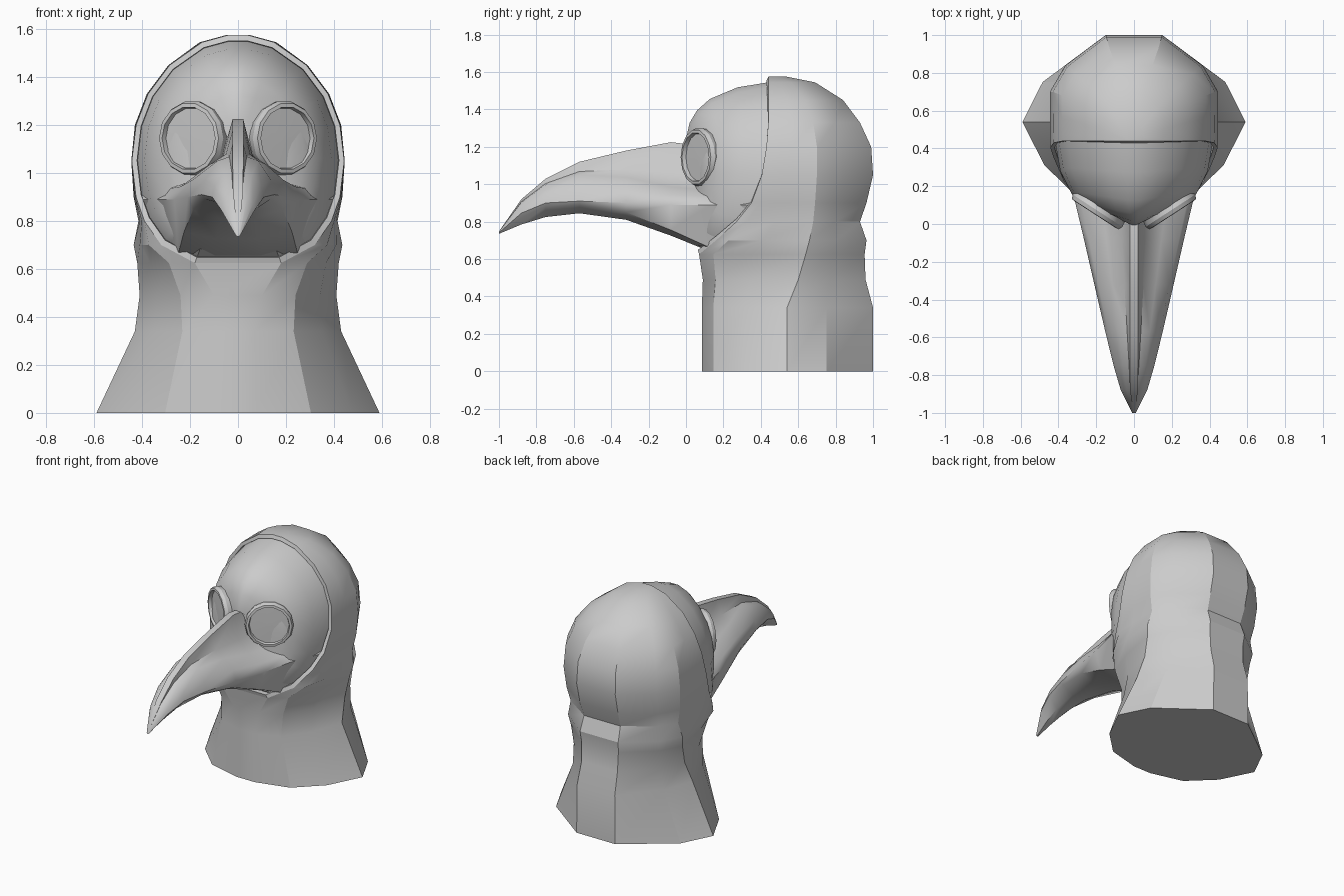
import bpy, bmesh, math
from mathutils import Vector

if "Cube" in bpy.data.objects:
    bpy.data.objects.remove(bpy.data.objects["Cube"])


def mirror_ring(half):
    return half + [(-x, y, z) for x, y, z in reversed(half)]


def loft(name, rings, caps=(True, True), open_from=999, angle=30):
    """Skin equal-length closed rings; rows from open_from up leave the front seam open."""
    bm = bmesh.new()
    loops = [[bm.verts.new(p) for p in r] for r in rings]
    n = len(loops[0])
    for k in range(len(loops) - 1):
        a, b = loops[k], loops[k + 1]
        for i in range(n - 1 if k >= open_from else n):
            j = (i + 1) % n
            bm.faces.new((a[i], a[j], b[j], b[i]))
    if caps[0]:
        bm.faces.new(loops[0])
    if caps[1]:
        bm.faces.new(loops[-1])
    bmesh.ops.recalc_face_normals(bm, faces=bm.faces)
    me = bpy.data.meshes.new(name)
    bm.to_mesh(me)
    bm.free()
    ob = bpy.data.objects.new(name, me)
    bpy.context.collection.objects.link(ob)
    bpy.ops.object.select_all(action='DESELECT')
    ob.select_set(True)
    bpy.context.view_layer.objects.active = ob
    bpy.ops.object.shade_smooth_by_angle(angle=math.radians(angle))
    return ob


# Hood: height, front x, front y, half width, y of widest point, back y
rows = [
    (0, .07, .085, .59, .54, 1.0),
    (.34, .07, .085, .43, .54, 1.0),
    (.49, .10, .09, .41, .60, .96),
    (.625, .18, .07, .42, .64, .955),
    (.70, .32, .16, .435, .66, .965),
    (.80, .39, .27, .415, .68, .93),
    (.90, .425, .35, .435, .69, .965),
    (1.05, .443, .405, .445, .70, 1.0),
    (1.20, .425, .43, .43, .70, .99),
    (1.33, .375, .44, .38, .68, .93),
    (1.45, .285, .44, .29, .64, .84),
    (1.545, .15, .44, .16, .56, .69),
    (1.575, .04, .44, .05, .48, .54),
]


def hood_ring(z, xr, yr, w, ym, yb):
    half = []
    for sx, cy in ((0, 1), (.45, .866), (.78, .5), (1, 0)):
        half.append((xr + (w - xr) * sx, ym - (ym - yr) * cy, z))
    half += [(.82 * w, ym + .46 * (yb - ym), z), (min(.15, .34 * w), yb, z)]
    return mirror_ring(half)


loft("hood", [hood_ring(*r) for r in rows], open_from=3, angle=25)

# Face mask: the hood opening's lip, then rings shrinking onto a domed front
rim = mirror_ring([(r[1], r[2], r[0]) for r in rows[3:]])
CZ = 1.1


def face_ring(s, g, dy):
    return [(x * s, y * g + dy + .6 * abs(x * s) * (1 - s), CZ + (z - CZ) * s)
            for x, y, z in rim]


loft("face_mask", [face_ring(*a) for a in (
    (1, 1, 0), (.95, 1, -.012), (.945, 1, .02), (.88, .62, 0), (.75, .28, 0),
    (.62, .12, 0), (.48, .03, 0), (.25, 0, -.01))], caps=(False, True))

# Beak: y, ridge z, side z, half width, lower edge z, lower half width, keel z, ridge fullness
beak = [
    (.40, 1.18, .91, .425, .72, .33, .68, .20),
    (.27, 1.18, .91, .37, .69, .29, .66, .20),
    (.13, 1.20, .91, .315, .66, .25, .64, .20),
    (-.08, 1.225, .91, .265, .755, .225, .725, .24),
    (-.32, 1.18, .92, .21, .85, .185, .81, .45),
    (-.57, 1.12, .93, .152, .89, .135, .845, .64),
    (-.75, 1.03, .92, .108, .88, .095, .825, .70),
    (-.88, .92, .86, .07, .825, .055, .785, .70),
    (-1.0, .748, .743, .01, .739, .008, .735, .70),
]


def beak_ring(y, zt, zs, w, ze, wb, zk, f):
    h = zt - zs
    return mirror_ring([(min(.022, .3 * w), y, zt), (.24 * w, y, zs + (.35 + .65 * f) * h * .95),
                        (.55 * w, y, zs + f * h), (.9 * w, y, zs + .22 * h * min(1, f * 2)),
                        (w, y, zs - .02 * min(1, w * 10)), (wb, y, ze), (.4 * wb, y, zk)])


loft("beak", [beak_ring(*b) for b in beak], angle=45)

# Goggles: turned rings with recessed lenses, splayed outward
profile = [(.145, -.09), (.157, -.022), (.148, 0), (.132, .002), (.127, -.02), (.02, -.018)]
for side, name in ((1, "right_goggle"), (-1, "left_goggle")):
    yaw = math.radians(33) * side
    out = Vector((math.sin(yaw), -math.cos(yaw), 0))
    across = Vector((math.cos(yaw), math.sin(yaw), 0))
    centre = Vector((.205 * side, .052, 1.145))
    rings = []
    for r, h in profile:
        rings.append([centre + out * h + across * (r * math.cos(a)) + Vector((0, 0, r * math.sin(a)))
                      for a in (math.tau * i / 14 for i in range(14))])
    loft(name, rings)
